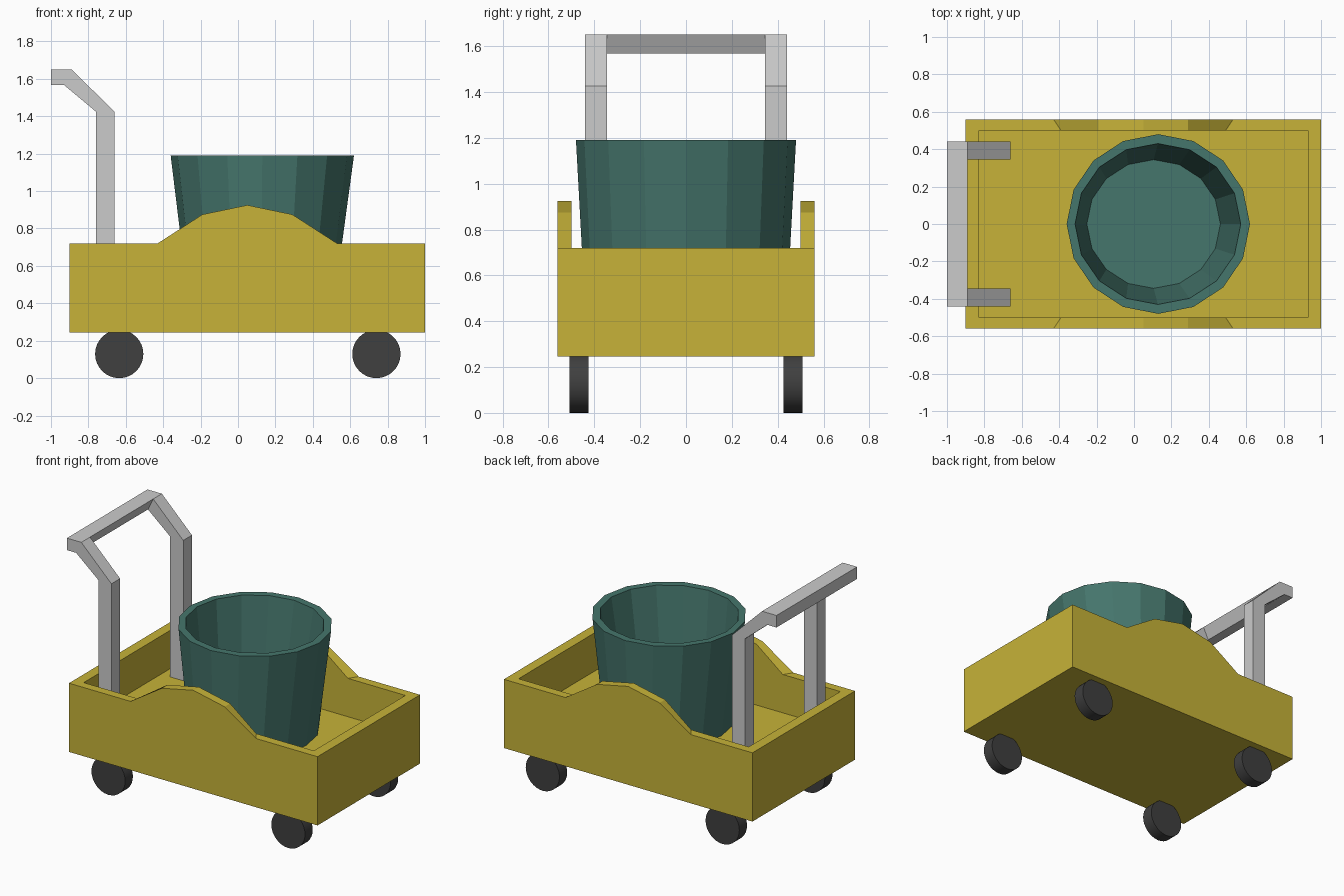
import bpy, bmesh, math

if "Cube" in bpy.data.objects:
    bpy.data.objects.remove(bpy.data.objects["Cube"])


def material(name, rgb):
    m = bpy.data.materials.new(name)
    m.diffuse_color = (*rgb, 1)
    m.use_nodes = True
    m.node_tree.nodes["Principled BSDF"].inputs["Base Color"].default_value = m.diffuse_color
    return m


def finish(name, bm, mat=None):
    bmesh.ops.recalc_face_normals(bm, faces=bm.faces)
    me = bpy.data.meshes.new(name)
    bm.to_mesh(me)
    bm.free()
    ob = bpy.data.objects.new(name, me)
    bpy.context.collection.objects.link(ob)
    if mat:
        me.materials.append(mat)
    return ob


def loft(bm, loops, cap=True):
    """Skin a list of equal-length point loops and cap both ends."""
    rings = [[bm.verts.new(p) for p in loop] for loop in loops]
    n = len(rings[0])
    for a, b in zip(rings, rings[1:]):
        for i in range(n):
            j = (i + 1) % n
            bm.faces.new((a[i], a[j], b[j], b[i]))
    if cap:
        bm.faces.new(rings[0])
        bm.faces.new(rings[-1])


def at_y(profile, y):
    return [(x, y, z) for x, z in profile]


def rect(x0, x1, hy, z):
    return [(x0, -hy, z), (x1, -hy, z), (x1, hy, z), (x0, hy, z)]


yellow = material("yellow", (0.57, 0.45, 0.04))
teal = material("teal", (0.06, 0.18, 0.15))
black = material("black", (0.05, 0.05, 0.05))

TOP, FLOOR = 0.72, 0.455

# Open tray: outside, rim, inside, floor
bm = bmesh.new()
loft(bm, [rect(-0.9, 1.0, 0.56, 0.245), rect(-0.9, 1.0, 0.56, TOP),
          rect(-0.83, 0.93, 0.50, TOP), rect(-0.83, 0.93, 0.50, FLOOR)])
finish("tray", bm, yellow)

# Raised crests on the long sides
crest = [(-0.19, 0.875), (0.05, 0.925), (0.29, 0.875)]
outer = [(-0.43, TOP)] + crest + [(0.53, TOP)]
inner = [(-0.39, TOP)] + crest + [(0.49, TOP)]
for label, s in (("front", -1), ("back", 1)):
    bm = bmesh.new()
    loft(bm, [at_y(outer, s * 0.56), at_y(inner, s * 0.50)])
    finish(label + "_crest", bm, yellow)


# Sixteen-sided bucket: outside wall, rim, inside wall, floor
def ring(cx, rx, ry, z, n=16):
    return [(cx + rx * math.cos(math.tau * i / n),
             ry * math.sin(math.tau * i / n), z) for i in range(n)]


bm = bmesh.new()
loft(bm, [ring(0.125, 0.395, 0.44, FLOOR), ring(0.13, 0.49, 0.48, 1.19),
          ring(0.128, 0.443, 0.43, 1.19), ring(0.105, 0.357, 0.344, 0.50)])
finish("bucket", bm, teal)

# Push handle: two bent posts and a crossbar
bend = [(-0.66, 1.425), (-0.89, 1.65), (-1.0, 1.65), (-1.0, 1.567),
        (-0.93, 1.567), (-0.76, 1.425)]
post = [(-0.66, FLOOR)] + bend + [(-0.76, FLOOR)]
for label, s in (("front", -1), ("back", 1)):
    bm = bmesh.new()
    loft(bm, [at_y(post, s * 0.345), at_y(post, s * 0.44)])
    finish(label + "_handle_post", bm)
bm = bmesh.new()
loft(bm, [at_y(bend[1:5], -0.345), at_y(bend[1:5], 0.345)])
finish("handle_crossbar", bm)

# Four wheels
for end, x in (("left", -0.635), ("right", 0.74)):
    for side, y in (("front", -0.467), ("back", 0.467)):
        bpy.ops.mesh.primitive_cylinder_add(
            vertices=32, radius=0.129, depth=0.084, location=(x, y, 0.129),
            rotation=(math.pi / 2, 0, 0))
        ob = bpy.context.object
        ob.name = f"{side}_{end}_wheel"
        ob.data.materials.append(black)
        bpy.ops.object.shade_smooth_by_angle(angle=math.radians(30))
